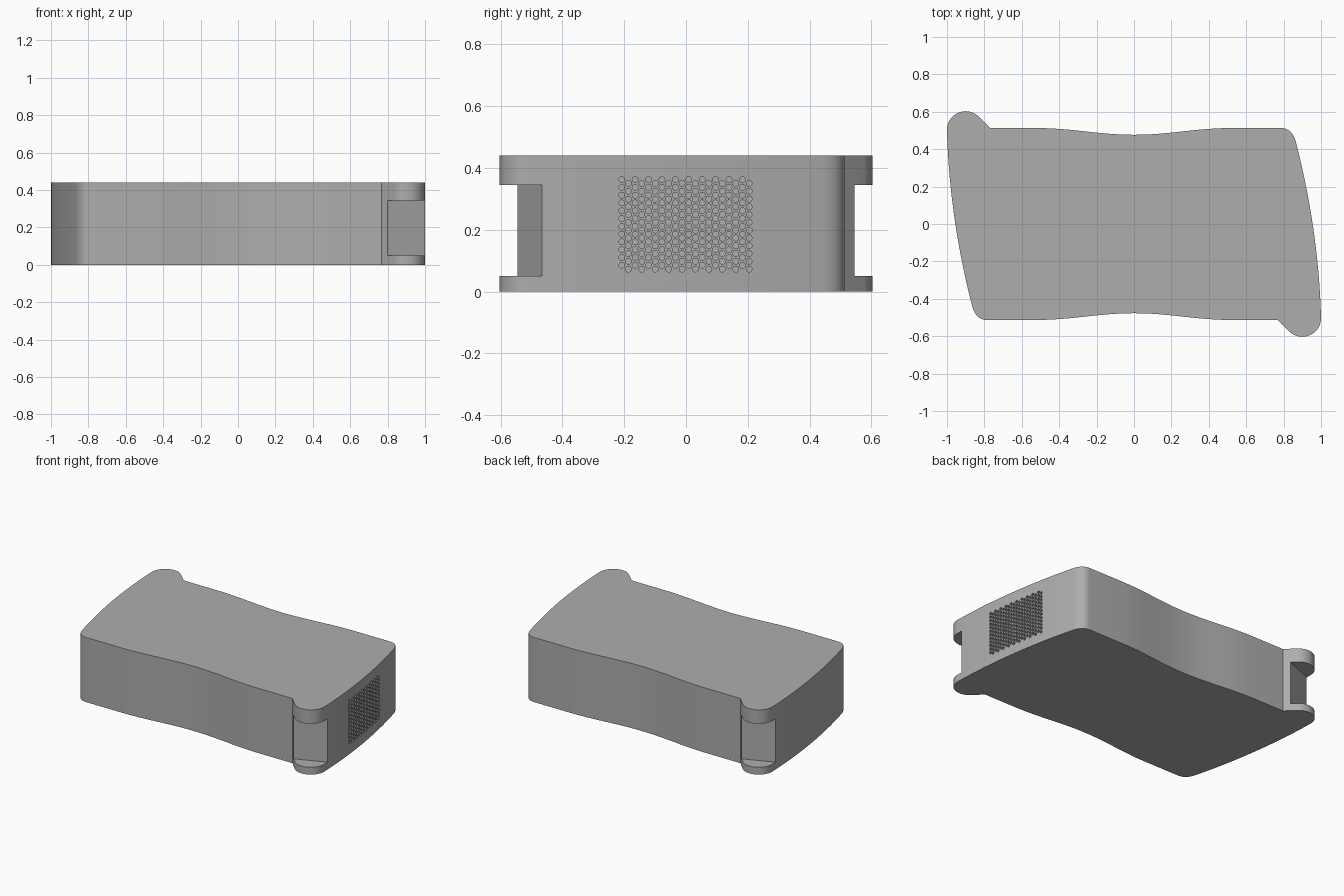
import bpy, bmesh, math
from mathutils import Vector

HEIGHT = 0.44

cube = bpy.data.objects.get("Cube")
if cube:
    bpy.data.objects.remove(cube, do_unlink=True)

grey = bpy.data.materials.new("plain grey")
grey.use_nodes = True
colour = (0.42, 0.42, 0.42, 1)
grey.diffuse_color = colour
grey.node_tree.nodes["Principled BSDF"].inputs["Base Color"].default_value = colour


def bezier(a, b, c, steps):
    a, b, c = Vector(a), Vector(b), Vector(c)
    ts = [i / steps for i in range(steps + 1)]
    return [a * (1 - t) ** 2 + b * 2 * t * (1 - t) + c * t * t for t in ts]


def half_turn(points):
    return [-p for p in points]


def add_prism(bm, points, offset):
    """Close a ring of 3D points into a solid swept along offset."""
    face = bm.faces.new([bm.verts.new(p) for p in points])
    out = bmesh.ops.extrude_face_region(bm, geom=[face])
    moved = [v for v in out["geom"] if isinstance(v, bmesh.types.BMVert)]
    bmesh.ops.translate(bm, verts=moved, vec=offset)


def make_object(name, bm):
    bmesh.ops.recalc_face_normals(bm, faces=bm.faces)
    mesh = bpy.data.meshes.new(name)
    bm.to_mesh(mesh)
    bm.free()
    mesh.materials.append(grey)
    obj = bpy.data.objects.new(name, mesh)
    bpy.context.collection.objects.link(obj)
    return obj


# Outline: wavy front, round corner lug, bowed side, rounded back corner
half = []
for i in range(25):
    x = -0.52 + 1.04 * i / 24
    half.append(Vector((x, -0.495 - 0.018 * -math.cos(math.pi * x / 0.52))))
for p in half:
    p.y = -0.513 + 0.018 * (1 + math.cos(math.pi * p.x / 0.52))
half.append(Vector((0.768, -0.513)))
for i in range(19):
    a = math.radians(225 + 135 * i / 18)
    half.append(Vector((0.9 + 0.1 * math.cos(a), -0.503 + 0.1 * math.sin(a))))
side = bezier((1, -0.503), (0.987, -0.03), (0.865, 0.44), 20)
half += side[1:]
half += bezier((0.865, 0.44), (0.845, 0.513), (0.785, 0.513), 10)[1:]
outline = half + half_turn(half)

bm = bmesh.new()
add_prism(bm, [p.to_3d() for p in outline], (0, 0, HEIGHT))
body = make_object("case_body", bm)

# Slots that cut the two corner lugs into upper and lower ears
slot = [Vector(p) for p in ((0.7, -0.585), (1.1, -0.425), (1.1, -0.8), (0.7, -0.8))]
bm = bmesh.new()
for ring in (slot, half_turn(slot)):
    add_prism(bm, [Vector((p.x, p.y, 0.05)) for p in ring], (0, 0, 0.295))
slots = make_object("lug_slot_cutter", bm)


# Staggered grid of round vent holes in one side
def side_x(y):
    for a, b in zip(side, side[1:]):
        if a.y <= y <= b.y:
            return a.x + (b.x - a.x) * (y - a.y) / (b.y - a.y)


bm = bmesh.new()
for col in range(20):
    y = -0.208 + col * 0.0217
    x = side_x(y) - 0.03
    for row in range(12):
        z = 0.085 + row * 0.0252 - (col % 2) * 0.0126
        ring = []
        for k in range(10):
            a = math.tau * k / 10
            ring.append(Vector((x, y + 0.0095 * math.cos(a), z + 0.0095 * math.sin(a))))
        add_prism(bm, ring, (0.08, 0, 0))
holes = make_object("vent_hole_cutter", bm)

# Apply the cuts, then shade
bpy.ops.object.select_all(action="DESELECT")
bpy.context.view_layer.objects.active = body
body.select_set(True)
for cutter in (slots, holes):
    cutter.hide_render = True
    mod = body.modifiers.new(cutter.name, "BOOLEAN")
    mod.operation = "DIFFERENCE"
    mod.solver = "EXACT"
    mod.object = cutter
    bpy.ops.object.modifier_apply(modifier=mod.name)
    bpy.data.objects.remove(cutter, do_unlink=True)
bpy.ops.object.shade_smooth_by_angle(angle=math.radians(30))
